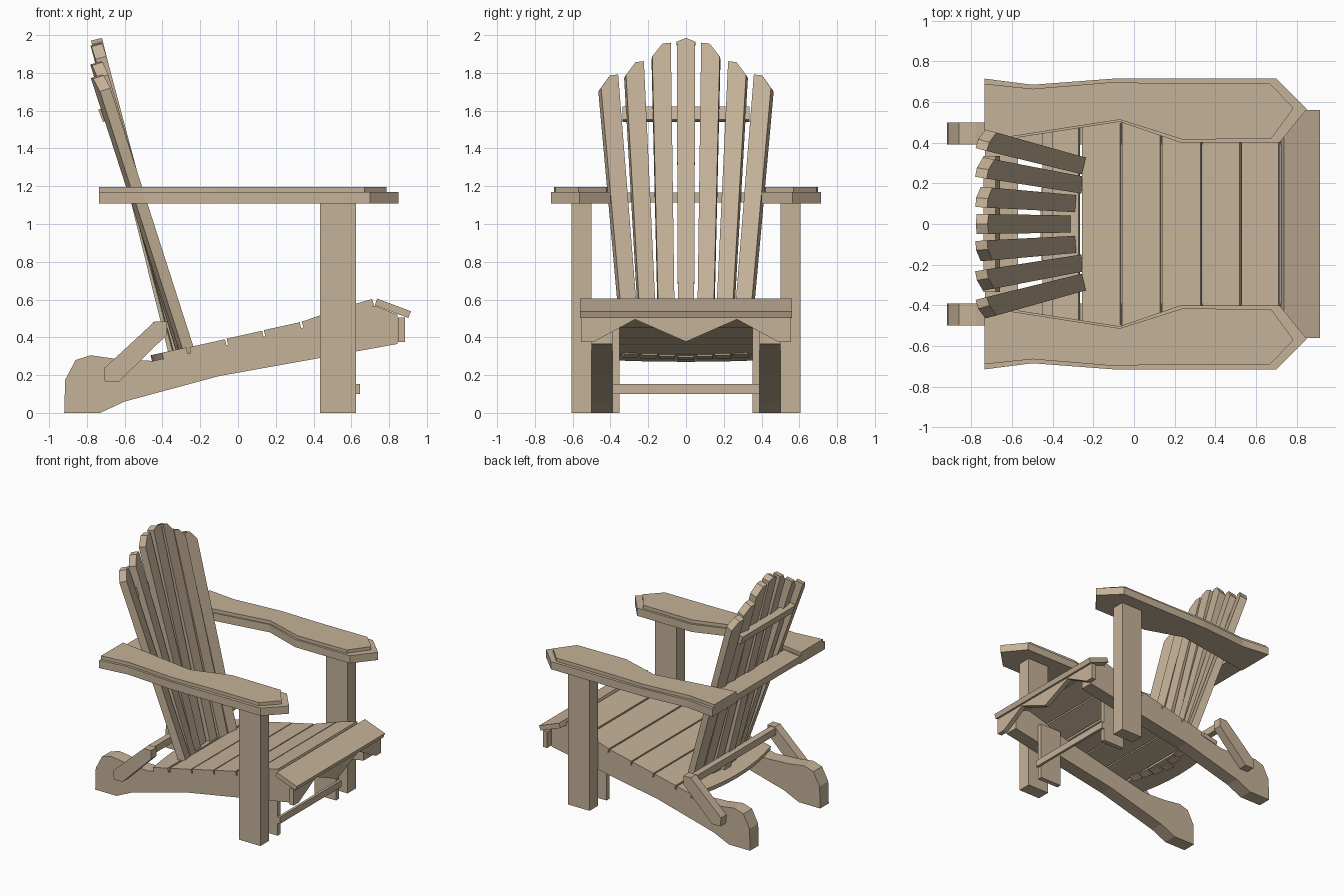
import bpy, bmesh
from mathutils import Vector

if "Cube" in bpy.data.objects:
    bpy.data.objects.remove(bpy.data.objects["Cube"])

wood = bpy.data.materials.new("tan wood")
wood.diffuse_color = (0.56, 0.445, 0.315, 1)
wood.use_nodes = True
wood.node_tree.nodes["Principled BSDF"].inputs["Base Color"].default_value = wood.diffuse_color


def make_object(name, bm):
    bmesh.ops.recalc_face_normals(bm, faces=bm.faces)
    mesh = bpy.data.meshes.new(name)
    bm.to_mesh(mesh)
    bm.free()
    mesh.materials.append(wood)
    obj = bpy.data.objects.new(name, mesh)
    bpy.context.collection.objects.link(obj)
    return obj


def prism(name, outline, offset):
    """Extrude a planar 3D outline along an offset vector."""
    bm = bmesh.new()
    face = bm.faces.new([bm.verts.new(p) for p in outline])
    ext = bmesh.ops.extrude_face_region(bm, geom=[face], use_keep_orig=True)
    moved = [g for g in ext["geom"] if isinstance(g, bmesh.types.BMVert)]
    bmesh.ops.translate(bm, vec=Vector(offset), verts=moved)
    return make_object(name, bm)


def side_prism(name, pts, y0, y1):
    """Side (x, z) profile extruded across y."""
    return prism(name, [(x, y0, z) for x, z in pts], (0, y1 - y0, 0))


def box(name, x0, x1, y0, y1, z0, z1):
    return side_prism(name, [(x0, z0), (x1, z0), (x1, z1), (x0, z1)], y0, y1)


def board(name, x0, z0, x1, z1, t, half):
    """Seat board given by the two ends of its top line."""
    d = Vector((x1 - x0, z1 - z0)).normalized()
    n = Vector((d.y, -d.x)) * t
    pts = [(x0, z0), (x1, z1), (x1 + n.x, z1 + n.y), (x0 + n.x, z0 + n.y)]
    return side_prism(name, pts, -half, half)


# Profiles for the mirrored parts
rail = [(-0.92, 0), (-0.73, 0), (-0.6, 0.06), (-0.1, 0.195), (0.43, 0.29),
        (0.845, 0.365), (0.845, 0.52), (0.73, 0.565), (0.70, 0.565),
        (0.52, 0.51), (0.33, 0.447), (-0.26, 0.315), (-0.45, 0.275),
        (-0.64, 0.285), (-0.78, 0.305), (-0.86, 0.28), (-0.915, 0.175)]
bracket = [(-0.705, 0.165), (-0.63, 0.165), (-0.375, 0.415), (-0.375, 0.485),
           (-0.44, 0.485), (-0.71, 0.235)]
arm_low = [(-0.735, 0.715), (-0.5, 0.685), (-0.1, 0.715), (0.70, 0.715),
           (0.85, 0.565), (0.715, 0.40), (0.23, 0.40), (-0.07, 0.503),
           (-0.735, 0.40)]
arm_top = [(-0.735, 0.69), (-0.5, 0.665), (-0.1, 0.698), (0.20, 0.69),
           (0.67, 0.69), (0.785, 0.57), (0.675, 0.42), (0.24, 0.415),
           (-0.07, 0.513), (-0.735, 0.41)]

for s, side in ((1, "left"), (-1, "right")):
    side_prism("side_rail_" + side, rail, s * 0.39, s * 0.50)
    side_prism("back_bracket_" + side, bracket, s * 0.50, s * 0.57)
    box("front_leg_" + side, 0.433, 0.625, s * 0.50, s * 0.607, 0, 1.11)
    box("inner_leg_" + side, 0.433, 0.625, s * 0.352, s * 0.39, 0, 0.47)
    prism("armrest_" + side, [(x, s * y, 1.108) for x, y in arm_low], (0, 0, 0.062))
    prism("armrest_top_" + side, [(x, s * y, 1.17) for x, y in arm_top], (0, 0, 0.027))

# Seat boards
seat = [(-0.257, 0.348, -0.069, 0.39), (-0.06, 0.393, 0.128, 0.435),
        (0.137, 0.438, 0.327, 0.48), (0.337, 0.483, 0.52, 0.545),
        (0.53, 0.55, 0.71, 0.603)]
for i, (x0, z0, x1, z1) in enumerate(seat):
    board(f"seat_board_{i + 1}", x0, z0, x1, z1, 0.035, 0.50)
board("seat_front_board", 0.737, 0.605, 0.915, 0.538, 0.038, 0.56)

# Rear seat board with a curved back edge
plan = [(-0.266, -0.505), (-0.266, 0.505)]
plan += [(-0.455 + 0.06 * (k / 4) ** 2, 0.505 * k / 4) for k in range(4, -5, -1)]
prism("seat_rear_board", [(x, y, 0.312 + 0.22 * (x + 0.266)) for x, y in plan],
      (-0.007, 0, 0.035))

# Scalloped apron under the front of the seat
apron = [(-0.557, 0.505), (-0.557, 0.375), (-0.49, 0.375), (-0.27, 0.495),
         (0, 0.377), (0.27, 0.495), (0.49, 0.375), (0.557, 0.375), (0.557, 0.505)]
prism("front_apron", [(0.846, y, z) for y, z in apron], (0.038, 0, 0))

# Cross bars
box("front_stretcher", 0.625, 0.646, -0.39, 0.39, 0.10, 0.153)
box("lower_back_bar", -0.45, -0.40, -0.50, 0.50, 0.425, 0.48)
box("arm_cross_bar", -0.733, -0.57, -0.45, 0.45, 1.115, 1.168)
side_prism("upper_back_bar", [(-0.715, 1.54), (-0.66, 1.553), (-0.682, 1.622),
                              (-0.74, 1.606)], -0.335, 0.335)


# Fanned back slats: tapered, with clipped outer top corner
def slat(name, foot, tip, tops):
    foot, tip = Vector(foot), Vector(tip)
    d = (tip - foot).normalized()
    w = Vector((d.y, -d.x, 0)).normalized()
    if w.y < 0:
        w = -w
    n = Vector((d.x, d.y, 0)).normalized()
    n = (n - d * n.dot(d)).normalized()
    foot -= d * 0.035
    pts = [foot + w * 0.042, foot - w * 0.042]
    pts += [tip + w * a + d * b for a, b in tops]
    prism(name, pts, n * 0.06)


slat("back_slat_centre", (-0.31, 0, 0.33), (-0.72, 0, 1.985),
     [(-0.049, -0.02), (0, 0), (0.049, -0.02)])
fan = [((-0.285, 0.10, 0.335), (-0.718, 0.13, 1.955)),
       ((-0.262, 0.193, 0.34), (-0.715, 0.272, 1.857)),
       ((-0.245, 0.285, 0.345), (-0.71, 0.407, 1.787))]
for i, (foot, tip) in enumerate(fan):
    for s, side in ((1, "left"), (-1, "right")):
        tops = [(-0.05, 0.005), (-0.005, 0), (0.05, -0.07)]
        tops = [(s * a, b) for a, b in tops]
        if s < 0:
            tops.reverse()
        slat(f"back_slat_{side}_{i + 1}", (foot[0], s * foot[1], foot[2]),
             (tip[0], s * tip[1], tip[2]), tops)
